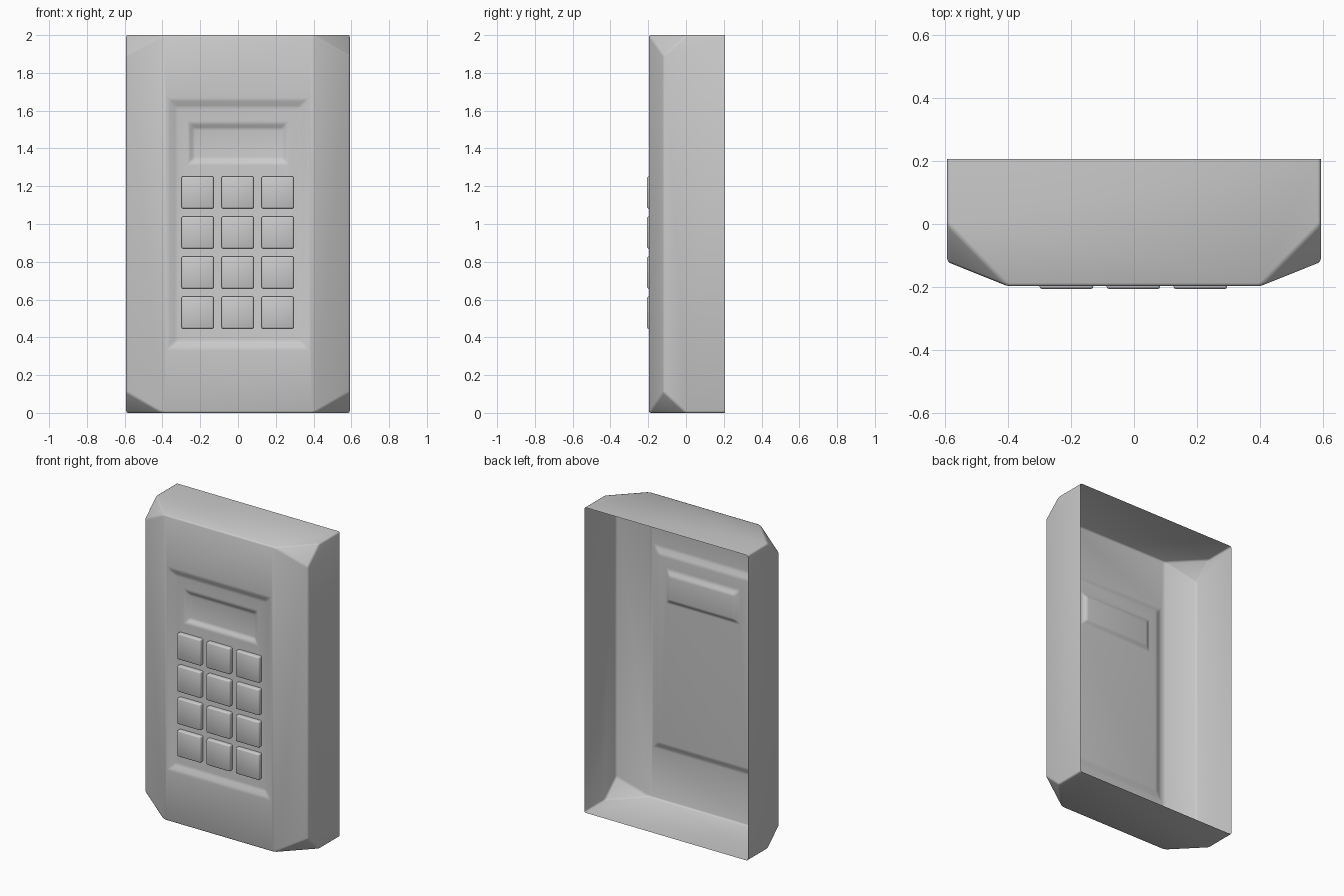
import bpy, bmesh, math

if "Cube" in bpy.data.objects:
    bpy.data.objects.remove(bpy.data.objects["Cube"])

W, BACK, FRONT, H = 0.592, 0.206, -0.197, 2.0
PANEL_Y = FRONT + 0.02
SCREEN_Y = PANEL_Y + 0.02


def finish(name, bm, bevel, angle):
    """Orient the shell outward, soften its edges and shade it smooth."""
    bmesh.ops.remove_doubles(bm, verts=bm.verts, dist=1e-5)
    bmesh.ops.recalc_face_normals(bm, faces=bm.faces)
    front = min(bm.faces, key=lambda f: f.calc_center_median().y)
    if front.normal.y > 0:
        bmesh.ops.reverse_faces(bm, faces=bm.faces)
    mesh = bpy.data.meshes.new(name)
    bm.to_mesh(mesh)
    bm.free()
    mesh.polygons.foreach_set("use_smooth", [True] * len(mesh.polygons))
    ob = bpy.data.objects.new(name, mesh)
    bpy.context.collection.objects.link(ob)
    mod = ob.modifiers.new("soft_edges", 'BEVEL')
    mod.width = bevel
    mod.segments = 2
    mod.limit_method = 'ANGLE'
    mod.angle_limit = math.radians(angle)
    return ob


def face(bm, pts):
    bm.faces.new([bm.verts.new(p) for p in pts])


def rect(hx, z0, z1, y):
    return [(-hx, y, z0), (hx, y, z0), (hx, y, z1), (-hx, y, z1)]


# Housing: open-backed shell with chamfered sides and cut corners
bm = bmesh.new()
FX, SY, CUT = 0.40, -0.12, 0.11
for s in (-1, 1):
    side, chamfer = [], []
    for top in (0, 1):
        z = H * top
        zc = H - CUT if top else CUT
        a, b, c = (s * W, SY, zc), (s * W, 0.0, z), (s * FX, FRONT, z)
        face(bm, [a, b, c])
        end = [(s * W, BACK, z), b, a]
        side += end if not top else end[::-1]
        chamfer += [c, a] if not top else [a, c]
    face(bm, side)
    face(bm, chamfer)
for z in (0, H):
    face(bm, [(-W, BACK, z), (W, BACK, z), (W, 0, z),
              (FX, FRONT, z), (-FX, FRONT, z), (-W, 0, z)])

# Front face stepping down into the keypad recess, then the screen recess
rings = [rect(FX, 0, H, FRONT),
         rect(0.37, 0.34, 1.66, FRONT),
         rect(0.325, 0.38, 1.62, PANEL_Y),
         rect(0.262, 1.32, 1.535, PANEL_Y),
         rect(0.235, 1.345, 1.505, SCREEN_Y)]
for r0, r1 in zip(rings, rings[1:]):
    for i in range(4):
        j = (i + 1) % 4
        face(bm, [r0[i], r0[j], r1[j], r1[i]])
face(bm, rings[-1])
finish("housing", bm, 0.01, 12)

# Keypad buttons: shallow caps seated on the recess floor
for row in range(4):
    for col in range(3):
        cx, cz = -0.214 + 0.212 * col, 0.531 + 0.212 * row
        bm = bmesh.new()
        base, cap = [[(x + cx, y, z) for x, y, z in
                      rect(0.085, cz - 0.085, cz + 0.085, y)]
                     for y in (PANEL_Y, -0.206)]
        for i in range(4):
            j = (i + 1) % 4
            face(bm, [base[i], base[j], cap[j], cap[i]])
        face(bm, cap)
        finish(f"button_{row}_{col}", bm, 0.008, 30)
